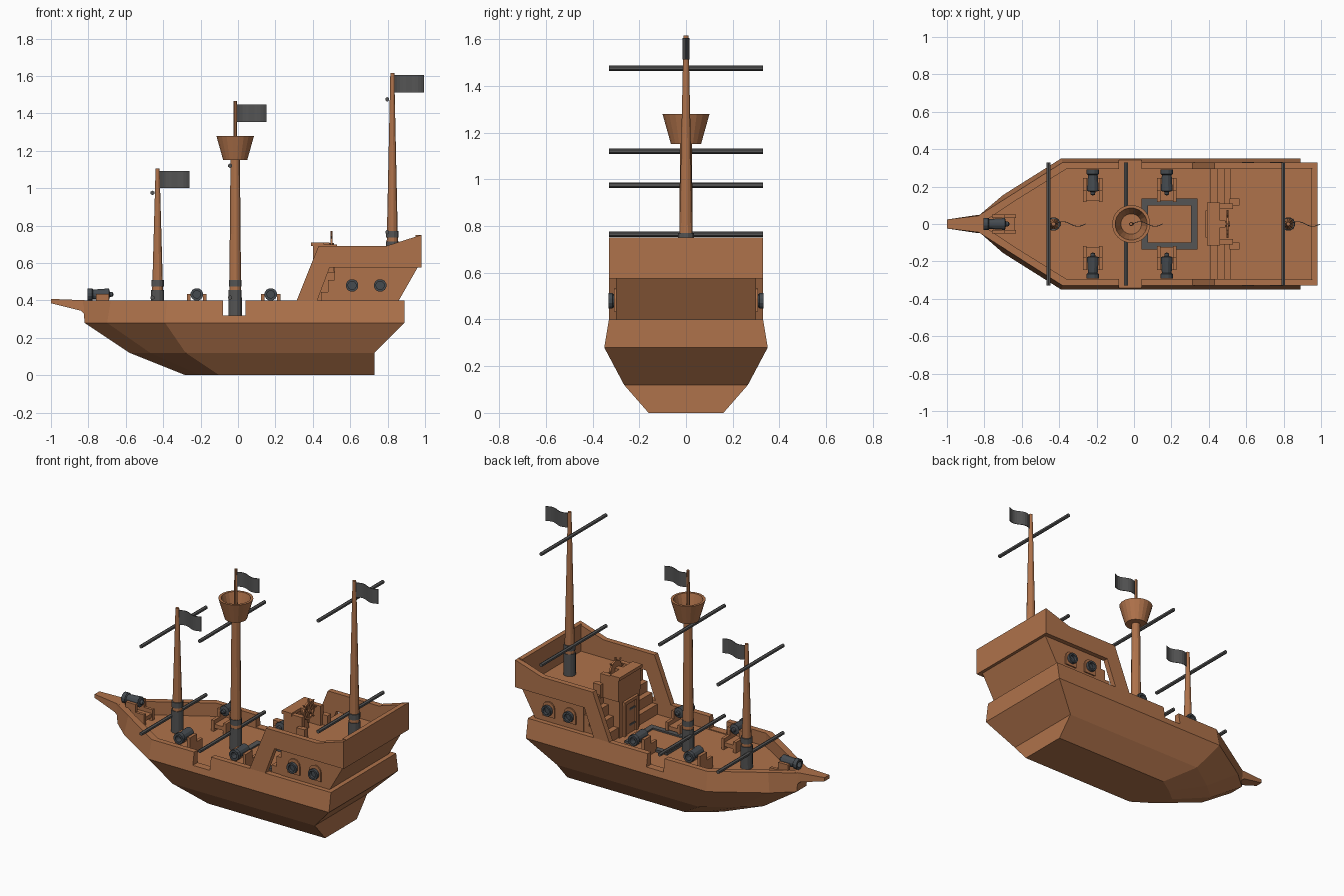
import bpy, bmesh, math
from mathutils import Matrix, Vector

if "Cube" in bpy.data.objects:
    bpy.data.objects.remove(bpy.data.objects["Cube"])


def material(name, r, g, b):
    mat = bpy.data.materials.new(name)
    mat.use_nodes = True
    mat.diffuse_color = (r, g, b, 1)
    node = mat.node_tree.nodes["Principled BSDF"]
    node.inputs["Base Color"].default_value = (r, g, b, 1)
    node.inputs["Roughness"].default_value = .8
    return mat


WOOD = material("brown wood", .43, .17, .07)
GREY = material("dark grey", .09, .09, .09)
IRON = material("gun iron", .06, .07, .08)

DECK, RAIL, UPPER = .315, .4, .575
SIDES = (-1, 1)


def finish(name, bm, mat, matrix=None):
    bmesh.ops.remove_doubles(bm, verts=bm.verts, dist=.0001)
    bmesh.ops.recalc_face_normals(bm, faces=bm.faces)
    mesh = bpy.data.meshes.new(name)
    bm.to_mesh(mesh)
    bm.free()
    mesh.materials.append(mat)
    obj = bpy.data.objects.new(name, mesh)
    bpy.context.collection.objects.link(obj)
    if matrix:
        obj.matrix_world = matrix
    return obj


def box(name, xs, ys, zs, mat=WOOD, matrix=None):
    bm = bmesh.new()
    bmesh.ops.create_cube(bm, size=1)
    for v in bm.verts:
        for axis, span in enumerate((xs, ys, zs)):
            v.co[axis] = span[0] if v.co[axis] < 0 else span[1]
    return finish(name, bm, mat, matrix)


def skin(bm, rings, caps=True):
    """Join rings of equal length with quads."""
    loops = [[bm.verts.new(p) for p in ring] for ring in rings]
    n = len(loops[0])
    for a, b in zip(loops, loops[1:]):
        for i in range(n):
            j = (i + 1) % n
            bm.faces.new((a[i], a[j], b[j], b[i]))
    if caps:
        bm.faces.new(loops[0])
        bm.faces.new(loops[-1])


def prism(name, outline, y0, y1, mat=WOOD):
    """Side outline (x, z) extruded across the ship."""
    bm = bmesh.new()
    skin(bm, [[(x, y, z) for x, z in outline] for y in (y0, y1)])
    return finish(name, bm, mat)


def lathe(name, profile, mat=WOOD, at=(0, 0, 0), aim=(0, 0, 1), sides=12, matrix=None):
    """Profile (radius, height) turned about an axis."""
    bm = bmesh.new()
    rings = []
    for r, h in profile:
        turn = [math.tau * (i + .5) / sides for i in range(sides)]
        rings.append([(max(r, .0002) * math.cos(t), max(r, .0002) * math.sin(t), h) for t in turn])
    skin(bm, rings)
    place = Matrix.Translation(at) @ Vector(aim).to_track_quat('Z', 'Y').to_matrix().to_4x4()
    return finish(name, bm, mat, matrix @ place if matrix else place)


# Hull: levels of half outlines from stern to bow, then the inner bulwark and deck
levels = [
    (0, [(.73, .16), (-.1, .16), (-.2, .095), (-.28, .03)]),
    (.12, [(.73, .265), (-.28, .265), (-.47, .135), (-.58, .04)]),
    (.28, [(.89, .35), (-.39, .35), (-.7, .155), (-.82, .05)]),
    (RAIL, [(.89, .33), (-.38, .33), (-.68, .14), (-.83, .045)]),
    (RAIL, [(.86, .295), (-.36, .295), (-.65, .115), (-.79, .02)]),
    (DECK, [(.86, .295), (-.36, .295), (-.65, .115), (-.79, .02)]),
]
bm = bmesh.new()
skin(bm, [[(x, y, z) for x, y in half] + [(x, -y, z) for x, y in reversed(half)]
          for z, half in levels])
hull = finish("hull", bm, WOOD)

# Boarding gaps in the bulwarks
cutter = box("gap_cutter", (-.08, .04), (-.5, .5), (DECK + .005, .6))
cutter.hide_render = True
mod = hull.modifiers.new("gaps", 'BOOLEAN')
mod.operation, mod.object, mod.solver = 'DIFFERENCE', cutter, 'EXACT'
bpy.context.view_layer.objects.active = hull
bpy.ops.object.modifier_apply(modifier="gaps")
bpy.data.objects.remove(cutter)

# Tapered beak at the bow
beak = prism("bow_beak", [(-.8, RAIL), (-1, .408), (-1, .385), (-.84, .345), (-.81, DECK)], -.048, .048)
for v in beak.data.vertices:
    if v.co.x < -.9:
        v.co.y *= .5

# Stern cabin, side walls with recessed gun bays, and transom
prism("cabin", [(.515, .3), (.86, .3), (.86, RAIL), (.96, UPPER), (.515, UPPER)], -.3, .3)
wall = [(.31, .39), (.43, .69), (.79, .69), (.98, .75), (.98, UPPER), (.49, UPPER), (.42, .39)]
for s in SIDES:
    prism("cabin_side_wall", wall, s * .295, s * .33)
box("transom", (.95, .98), (-.3, .3), (UPPER, .75))

# Stairs on both sides of the wheelhouse
for s in SIDES:
    for i in range(3):
        box("stair", (.41 + .035 * i, .52), (s * .1, s * .295), (DECK - .01, DECK + .065 * (i + 1)))
    box("stair_post", (.51, .565), (s * .1, s * .135), (UPPER - .02, .64))

# Wheelhouse with door and parapet
box("wheelhouse", (.4, .52), (-.1, .1), (DECK - .01, UPPER))
box("parapet_front", (.4, .45), (-.11, .11), (.55, .7))
box("parapet_cap", (.39, .46), (-.115, .115), (.69, .71))
for s in SIDES:
    box("parapet_side", (.4, .53), (s * .08, s * .11), (.55, .7))
    box("door_jamb", (.385, .41), (s * .05, s * .068), (DECK, .52))
box("door_lintel", (.383, .41), (-.072, .072), (.515, .535))
box("door", (.395, .41), (-.046, .046), (DECK, .51))
for z in (.36, .46):
    box("door_hinge", (.392, .4), (-.046, .01), (z, z + .012), GREY)

# Steering wheel
hub = (.5, 0, .695)
rim = [(.042, -.006), (.055, -.006), (.055, .006), (.042, .006), (.042, -.006)]
lathe("wheel_rim", rim, at=hub, aim=(1, 0, 0), sides=16)
lathe("wheel_hub", [(.014, -.05), (.014, .012)], at=hub, aim=(1, 0, 0), sides=8)
for i in range(4):
    t = math.pi * i / 4
    lathe("wheel_spoke", [(.005, -.075), (.005, .075)], at=hub,
          aim=(0, math.cos(t), math.sin(t)), sides=6)
box("wheel_stand", (.46, .49), (-.02, .02), (UPPER, .71))

# Deck hatch: grey frame around a plank cover
for s in SIDES:
    box("hatch_frame_side", (.04, .34), (s * .1, s * .135), (DECK, .33), GREY)
for x in (.04, .305):
    box("hatch_frame_end", (x, x + .035), (-.1, .1), (DECK, .33), GREY)
box("hatch_cover", (.07, .31), (-.1, .1), (DECK, .32))

# Cannons on carriages
barrel = [(0, -.07), (.012, -.065), (.014, -.05), (.033, -.045), (.027, .04),
          (.034, .045), (.034, .07), (.02, .07), (.02, .03), (0, .03)]


def cannon(x, y, angle):
    m = Matrix.Translation((x, y, 0)) @ Matrix.Rotation(math.radians(angle), 4, 'Z')
    lathe("cannon_barrel", barrel, IRON, (0, 0, .432), (1, 0, 0), matrix=m)
    box("carriage_bed", (-.1, .02), (-.034, .034), (.335, .36), matrix=m)
    for s in SIDES:
        box("carriage_cheek_front", (-.045, .025), (s * .033, s * .052), (DECK, .435), matrix=m)
        box("carriage_cheek_back", (-.105, -.045), (s * .033, s * .052), (DECK, .385), matrix=m)


for s in SIDES:
    for x in (-.22, .175):
        cannon(x, s * .222, s * 90)
cannon(-.735, 0, 180)

# Gun ports in the cabin sides, with arched frames
port = [(.033, -.04), (.03, .01), (.034, .012), (.034, .03), (.022, .03), (.022, .01), (0, .01)]
for s in SIDES:
    for x in (.61, .76):
        arch = [(x - .042, .435), (x + .042, .435)]
        for i in range(7):
            t = math.pi * i / 6
            arch.append((x + .042 * math.cos(t), .49 + .042 * math.sin(t)))
        prism("port_frame", arch, s * .295, s * .308)
        lathe("port_gun", port, IRON, (x, s * .302, .48), (0, s, 0))


# Masts with grey footings, yards and flags
def flag(x, z):
    bm = bmesh.new()
    n = 10
    rows = []
    for i in range(n + 1):
        y = .013 * math.sin(math.tau * i / n)
        rows.append([(x + .16 * i / n, y + t, z + h)
                     for t, h in ((-.002, 0), (.002, 0), (.002, .093), (-.002, .093))])
    skin(bm, rows)
    finish("flag", bm, GREY)


def mast(x, foot, top, tip, yards):
    lathe("mast", [(.034, foot), (tip, top)], at=(x, 0, 0))
    lathe("mast_footing", [(.037, foot), (.036, foot + .14)], GREY, (x, 0, 0))
    lathe("mast_band", [(.035, foot + .16), (.035, foot + .195)], GREY, (x, 0, 0))
    for z in yards:
        lathe("yard", [(.012, -.33), (.012, .33)], GREY, (x - .027, 0, z), (0, 1, 0), 6)


mast(-.43, DECK, 1.105, .011, (.415, .975))
mast(-.015, DECK, 1.16, .026, (.415, 1.12))
mast(.825, UPPER, 1.615, .011, (.765, 1.475))
flag(-.42, 1)
flag(-.008, 1.355)
flag(.835, 1.512)

# Lookout basket on the main mast
basket = [(0, 1.15), (.065, 1.15), (.102, 1.28), (.086, 1.28), (.055, 1.17), (0, 1.17)]
lathe("lookout_basket", basket, at=(-.015, 0, 0), sides=20)
lathe("flag_pole", [(.012, 1.16), (.009, 1.465)], at=(-.015, 0, 0), sides=8)
